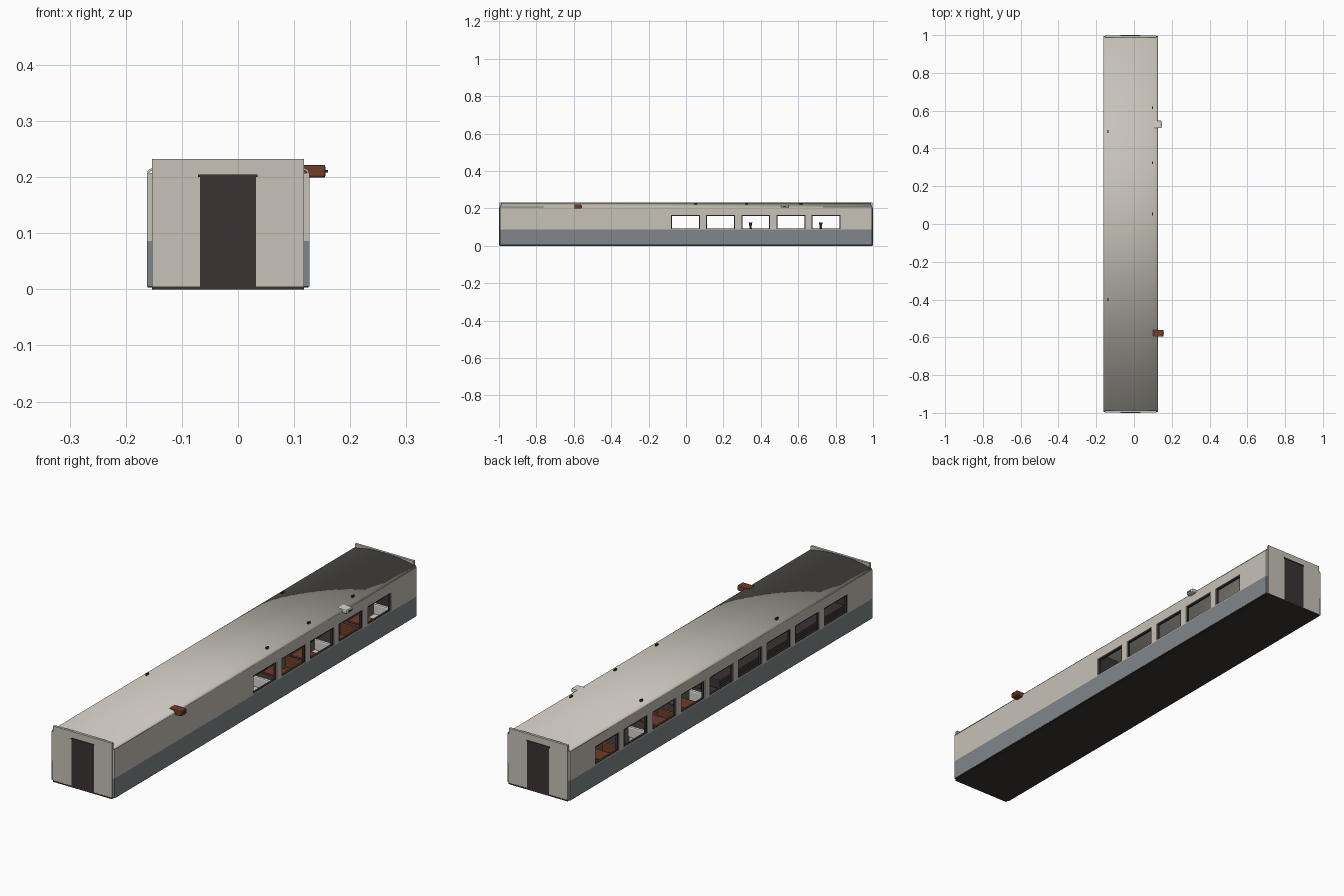
import bpy, bmesh, math

if "Cube" in bpy.data.objects:
    bpy.data.objects.remove(bpy.data.objects["Cube"])

CX = -0.0175                      # centre line of the carriage
XL, XR = -0.162, 0.127            # outer wall faces
WALL = 0.009


def material(name, rgb):
    m = bpy.data.materials.new(name)
    m.diffuse_color = (*rgb, 1)
    m.use_nodes = True
    m.node_tree.nodes["Principled BSDF"].inputs["Base Color"].default_value = m.diffuse_color
    return m


CREAM = material("cream paint", (0.57, 0.54, 0.48))
BLUE = material("blue grey paint", (0.21, 0.24, 0.255))
DARK = material("dark trim", (0.042, 0.033, 0.032))
BROWN = material("brown leather", (0.16, 0.046, 0.022))
WHITE = material("off white", (0.66, 0.65, 0.62))
GREY = material("grey metal", (0.14, 0.14, 0.14))


def finish(name, bm, mats):
    bmesh.ops.recalc_face_normals(bm, faces=bm.faces)
    me = bpy.data.meshes.new(name)
    bm.to_mesh(me)
    bm.free()
    ob = bpy.data.objects.new(name, me)
    bpy.context.collection.objects.link(ob)
    for m in mats:
        me.materials.append(m)
    return ob


def boxes(name, mat, spans, bevel=0):
    """One object made of boxes given as (x0, x1, y0, y1, z0, z1)."""
    bm = bmesh.new()
    for x0, x1, y0, y1, z0, z1 in spans:
        vs = bmesh.ops.create_cube(bm, size=1)["verts"]
        for v in vs:
            v.co.x = x1 if v.co.x > 0 else x0
            v.co.y = y1 if v.co.y > 0 else y0
            v.co.z = z1 if v.co.z > 0 else z0
    ob = finish(name, bm, [mat])
    if bevel:
        b = ob.modifiers.new("bevel", "BEVEL")
        b.width, b.segments = bevel, 2
    return ob


def smooth(ob, angle=35):
    bpy.ops.object.select_all(action="DESELECT")
    ob.select_set(True)
    bpy.context.view_layer.objects.active = ob
    bpy.ops.object.shade_smooth_by_angle(angle=math.radians(angle))


# Window layout
Z0, Z1, HALF = 0.09, 0.165, 0.077
right_windows = [-0.003 + 0.188 * i for i in range(5)]
left_windows = [-0.003 + 0.188 * i for i in range(-4, 5)]


# Side walls: gridded sheets with window openings, thickened inwards
def side_wall(name, x, windows, inward):
    ys = sorted([-0.994, 0.994] + [w + s * HALF for w in windows for s in (-1, 1)])
    zs = [0.005, 0.086, Z0, Z1, 0.207]
    bm = bmesh.new()
    grid = [[bm.verts.new((x, y, z)) for z in zs] for y in ys]
    for i in range(len(ys) - 1):
        for j in range(len(zs) - 1):
            if j == 2 and i % 2 == 1:
                continue
            f = bm.faces.new((grid[i][j], grid[i + 1][j], grid[i + 1][j + 1], grid[i][j + 1]))
            f.material_index = 1 if j == 0 else 0
    ext = bmesh.ops.extrude_face_region(bm, geom=bm.faces[:], use_keep_orig=True)
    for v in ext["geom"]:
        if isinstance(v, bmesh.types.BMVert):
            v.co.x += inward * WALL
    return finish(name, bm, [CREAM, BLUE])


side_wall("right_wall", XR, right_windows, -1)
side_wall("left_wall", XL, left_windows, 1)


# Window frames
def frames(name, windows, x0, x1):
    t = 0.005
    spans = []
    for w in windows:
        a, b = w - HALF, w + HALF
        spans += [(x0, x1, a, b, Z0, Z0 + 0.003), (x0, x1, a, b, Z1 - t, Z1),
                  (x0, x1, a, a + t, Z0, Z1), (x0, x1, b - t, b, Z0, Z1)]
    boxes(name, DARK, spans)


frames("right_window_frames", right_windows, XR - 0.012, XR - 0.003)
frames("left_window_frames", left_windows, XL + 0.003, XL + 0.012)

# Roof: arched profile with rounded eaves
half = (XR - XL) / 2
arc = [(half, 0.206), (half - 0.001, 0.2105), (half - 0.004, 0.214), (half - 0.01, 0.2165)]
for k in range(1, 7):
    u = (half - 0.01) * (1 - k / 6)
    arc.append((u, 0.2315 - 0.015 * (u / (half - 0.01)) ** 2))
profile = arc + [(-u, z) for u, z in reversed(arc[:-1])]
bm = bmesh.new()
rows = [[bm.verts.new((CX + u, y, z)) for u, z in profile] for y in (-0.992, 0.992)]
for i in range(len(profile) - 1):
    bm.faces.new((rows[0][i], rows[0][i + 1], rows[1][i + 1], rows[1][i]))
roof = finish("roof", bm, [CREAM])
if roof.data.polygons[len(profile) // 2].normal.z < 0:
    roof.data.flip_normals()
s = roof.modifiers.new("thickness", "SOLIDIFY")
s.thickness, s.offset = 0.004, -1
smooth(roof)

# Floor
boxes("floor", DARK, [(-0.153, 0.118, -0.998, 0.998, 0, 0.005),
                      (XL + 0.001, XR - 0.001, -0.99, 0.99, 0.003, 0.006)])

# End panels, doors and door headers
for label, s in (("front", -1), ("back", 1)):
    def span(a, b):
        return tuple(sorted((s * a, s * b)))
    boxes(label + "_panel", CREAM, [(-0.153, 0.118, *span(0.987, 0.997), 0.004, 0.232)])
    boxes(label + "_door", DARK, [(-0.068, 0.032, *span(0.985, 0.9985), 0.005, 0.202)])
    boxes(label + "_door_header", DARK, [(-0.071, 0.035, *span(0.985, 1.0), 0.2, 0.205)])

# Wall-mounted lamp housings near the eaves
lamp = boxes("brown_lamp", BROWN, [(0.1, 0.156, -0.596, -0.56, 0.199, 0.222)], 0.004)
boxes("brown_lamp_knob", DARK, [(0.154, 0.16, -0.581, -0.575, 0.208, 0.213)])
boxes("white_lamp", WHITE, [(0.1, 0.146, 0.507, 0.547, 0.201, 0.219)], 0.005)
boxes("white_lamp_slot", DARK, [(0.14, 0.147, 0.517, 0.537, 0.207, 0.212)])

# Small roof hooks
hooks = [(0.098, y) for y in (0.053, 0.325, 0.615)] + [(-0.138, y) for y in (-0.4, 0.49)]
boxes("roof_hooks", DARK, [(x - 0.003, x + 0.003, y - 0.007, y + 0.007, 0.214, 0.228)
                           for x, y in hooks])

# Front half: corridor partition with handrail, and low bench
boxes("corridor_partition", DARK, [(0.0, 0.006, -0.985, -0.1, 0.006, 0.21),
                                   (0.0, 0.118, -0.106, -0.1, 0.006, 0.21)])
boxes("corridor_handrail", GREY, [(-0.008, -0.003, -0.97, -0.11, 0.085, 0.09)])
boxes("corridor_bench", DARK, [(-0.06, 0.0, -0.96, -0.14, 0.006, 0.045)], 0.004)

# Saloon: tables with lamps, brown benches and white chairs on both sides
tables, legs, benches, chairs = [], [], [], []
table_ys = (0.16, 0.345, 0.72)
for y in table_ys:
    for x0, x1 in ((-0.148, -0.055), (0.025, 0.113)):
        xm = (x0 + x1) / 2
        tables.append((x0, x1, y - 0.035, y + 0.035, 0.07, 0.076))
        legs.append((xm - 0.006, xm + 0.006, y - 0.006, y + 0.006, 0.006, 0.07))
for y, group in ((0.03, chairs), (0.24, benches), (0.43, chairs), (0.6, benches), (0.82, chairs)):
    for x0, x1 in ((-0.145, -0.06), (0.03, 0.11)):
        group.append((x0, x1, y - 0.035, y + 0.035, 0.006, 0.045))
        group.append((x0, x1, y + 0.025, y + 0.04, 0.04, 0.087))
boxes("table_tops", BROWN, tables)
boxes("table_legs", GREY, legs)
boxes("brown_benches", BROWN, benches, 0.004)
boxes("white_chairs", WHITE, chairs, 0.006)

# Table lamps
for i, y in enumerate((0.345, 0.72)):
    bm = bmesh.new()
    for r1, r2, z0, z1 in ((0.009, 0.006, 0.076, 0.1), (0.005, 0.01, 0.1, 0.125)):
        vs = bmesh.ops.create_cone(bm, cap_ends=True, segments=10, radius1=r1,
                                   radius2=r2, depth=z1 - z0)["verts"]
        bmesh.ops.translate(bm, verts=vs, vec=(0.07, y, (z0 + z1) / 2))
    smooth(finish("table_lamp_%d" % (i + 1), bm, [BROWN]))
